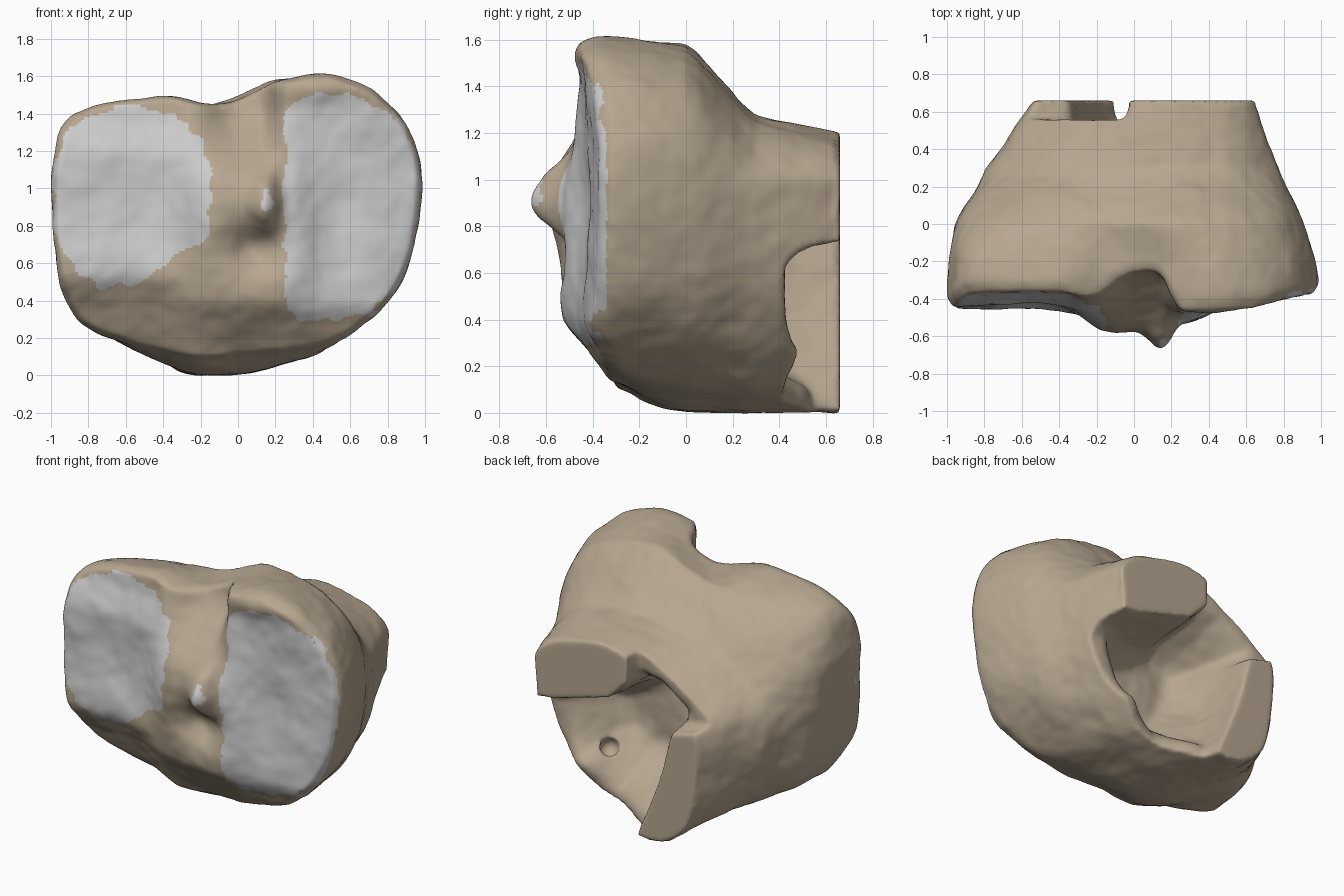
import bpy, bmesh, math
from mathutils import Vector, noise

if "Cube" in bpy.data.objects:
    bpy.data.objects.remove(bpy.data.objects["Cube"])

N = 128          # points round each cross-section
CZ = 0.88        # height of the plateau centre


def smoothstep(a, b, v):
    t = max(0, min(1, (v - a) / (b - a)))
    return t * t * (3 - 2 * t)


def bump(x, z, cx, cz, rx, rz):
    return math.exp(-((x - cx) / rx) ** 2 - ((z - cz) / rz) ** 2)


def spline(pts):
    """Closed smooth curve through the points, resampled to N points."""
    n, out = len(pts), []
    for i in range(N):
        k, t = divmod(i * n / N, 1)
        a, b, c, d = (Vector(pts[(int(k) + j) % n]) for j in (-1, 0, 1, 2))
        out.append(0.5 * (2 * b + (c - a) * t + (2 * a - 5 * b + 4 * c - d) * t * t
                          + (3 * b - a - 3 * c + d) * t ** 3))
    return out


def inside(poly, x, z):
    """Signed distance to a polygon's edge, positive inside."""
    p, best, odd = Vector((x, z)), 9, False
    for i, b in enumerate(poly):
        a, b = Vector(poly[i - 1]), Vector(b)
        t = max(0, min(1, (p - a).dot(b - a) / (b - a).length_squared))
        best = min(best, (p - a - (b - a) * t).length)
        if (a.y > z) != (b.y > z) and x < a.x + (z - a.y) / (b.y - a.y) * (b.x - a.x):
            odd = not odd
    return best if odd else -best


def loft(name, rings):
    """Closed solid through a list of equal-length rings of 3D points."""
    bm = bmesh.new()
    loops = [[bm.verts.new(p) for p in r] for r in rings]
    for a, b in zip(loops, loops[1:]):
        for i in range(len(a)):
            j = (i + 1) % len(a)
            bm.faces.new((a[i], a[j], b[j], b[i]))
    bm.faces.new(loops[0])
    bm.faces.new(loops[-1])
    bmesh.ops.recalc_face_normals(bm, faces=bm.faces)
    me = bpy.data.meshes.new(name)
    bm.to_mesh(me)
    bm.free()
    ob = bpy.data.objects.new(name, me)
    bpy.context.collection.objects.link(ob)
    return ob


def joint_y(x, z):
    """Depth of the joint surface: two dishes, ridge, spike, notch, sloped lower front."""
    y = -0.44
    y -= 0.13 * bump(x, z, -0.05, 0.92, 0.24, 0.38)
    y -= 0.08 * bump(x, z, 0.26, 0.8, 0.16, 0.5)
    y -= 0.06 * bump(x, z, 0.05, 0.45, 0.35, 0.2)
    y -= 0.12 * bump(x, z, 0.14, 0.91, 0.075, 0.15)
    y -= 0.04 * bump(x, z, -0.2, 0.85, 0.1, 0.25)
    y += 0.09 * bump(x, z, 0.1, 0.68, 0.13, 0.12)
    y += 0.03 * bump(x, z, -0.5, 0.95, 0.25, 0.3)          # left dish
    y -= 0.02 * bump(x, z, -0.65, 0.6, 0.35, 0.15)
    y += 0.03 * bump(x, z, 0.58, 0.95, 0.22, 0.4)          # right dish
    y += 0.03 * bump(x, z, 0.24, 1.02, 0.05, 0.2)
    y += (0.20 * smoothstep(-0.3, 0.0, x) * smoothstep(0.26, 0.12, x)
          * smoothstep(1.0, 1.45, z))                      # rear notch
    y += 0.08 * smoothstep(1.15, 1.45, z) * smoothstep(-0.1, -0.4, x)
    y -= 0.035 * bump(x, z, 0.45, 1.53, 0.22, 0.06)        # raised lip
    y += 0.07 * smoothstep(0.6, 1.0, x)
    y += 0.09 * smoothstep(0.42, 0.18, z) + 0.08 * smoothstep(0.25, 0.05, z)
    y += 0.08 * smoothstep(0.55, 0.35, z) * smoothstep(-0.2, -0.5, x)
    return y


# Cross-sections from the joint end to the cut end
front = spline([(.98, 1), (.93, 1.28), (.76, 1.5), (.48, 1.61), (.2, 1.57), (-.1, 1.45),
                (-.4, 1.49), (-.86, 1.41), (-.98, 1.2), (-.99, .75), (-.89, .33),
                (-.63, .18), (-.25, .09), (.15, .11), (.55, .19), (.88, .5)])
mid = spline([(.9, .95), (.87, 1.21), (.74, 1.42), (.5, 1.54), (.2, 1.58), (-.1, 1.46),
              (-.4, 1.42), (-.75, 1.33), (-.93, 1.1), (-.95, .75), (-.84, .32),
              (-.6, .16), (-.22, .01), (.12, .03), (.5, .16), (.82, .5)])
neck = spline([(.77, .88), (.75, 1.04), (.62, 1.17), (.45, 1.25), (.2, 1.27), (-.05, 1.24),
               (-.3, 1.18), (-.55, 1.05), (-.75, .88), (-.78, .62), (-.68, .3),
               (-.5, .13), (-.22, .01), (.12, .03), (.45, .16), (.7, .5)])
end = spline([(.64, .92), (.63, 1.03), (.52, 1.12), (.36, 1.17), (.2, 1.2), (.02, 1.18),
              (-.2, 1.05), (-.38, .92), (-.52, .78), (-.53, .55), (-.48, .22),
              (-.39, .08), (-.22, 0), (.05, .05), (.35, .2), (.58, .5)])

# Bone body
rings = []
for k in range(1, 33):
    s = 0.97 * k / 32
    rings.append([(p.x * s, joint_y(p.x * s, CZ + (p.y - CZ) * s), CZ + (p.y - CZ) * s)
                  for p in front])
rim = [joint_y(p.x, p.y) + 0.05 for p in front]
rings.append([(p.x, y, p.y) for p, y in zip(front, rim)])
for k in range(1, 7):                       # flank of the broad head
    t = k / 6
    ring = []
    for p, q, y in zip(front, mid, rim):
        low = smoothstep(0.5, 0.2, p.y)     # underside swells sooner
        e = t * t * (1 - low) + (1 - (1 - t) ** 2) * low
        ring.append((p.x + (q.x - p.x) * e, y * (1 - t), p.y + (q.y - p.y) * e))
    rings.append(ring)
for a, b, y0, y1 in ((mid, neck, 0, .3), (neck, end, .3, .66)):
    for k in range(1, 7):
        t = k / 6
        e = 0.6 * t + 0.4 * smoothstep(0, 1, t) if a is mid else t
        rings.append([(p.x + (q.x - p.x) * e, y0 + (y1 - y0) * t, p.y + (q.y - p.y) * e)
                      for p, q in zip(a, b)])
bone = loft("bone_body", rings)

# Broken hollow end: two standing stumps, a worn rim and a deep hollow
upper_stump = [(.9, .73), (.5, .77), (.12, .87), (0, .99), (0, 1.4), (.9, 1.4)]
lower_stump = [(-.13, -.2), (-.14, .03), (-.28, .4), (-.37, .72), (-.55, .76), (-.8, .78),
               (-.8, -.2)]
hollow = [(.6, .74), (.3, .9), (.05, 1.08), (-.2, 1.02), (-.42, .87), (-.4, .74), (-.3, .4),
          (-.1, .12), (.2, .12), (.5, .3)]


def broken_y(x, z):
    y = 0.42 + 0.14 * smoothstep(-0.15, 0.1, (z - 0.8) - 0.6 * x)
    y += 0.12 * smoothstep(0.2, -0.1, x) * smoothstep(0.25, 0.05, z)
    y += (0.13 - y) * smoothstep(-0.03, 0.27, inside(hollow, x, z))
    y += 0.09 * bump(x, z, 0.4, 0.3, 0.12, 0.12)
    d = inside(upper_stump, x, z)
    y += 0.08 * smoothstep(-0.14, -0.02, d) * smoothstep(0.3, 0.55, x)
    up = max(smoothstep(-0.05, 0.0, d), smoothstep(-0.06, 0.0, inside(lower_stump, x, z)))
    return y + (0.78 - y) * up


cells = []
for k in range(1, 51):
    r = 1.3 * (k / 50)
    cells.append([(.05 + r * math.cos(a), broken_y(.05 + r * math.cos(a), .6 + r * math.sin(a)),
                   .6 + r * math.sin(a)) for a in (i * math.tau / 160 for i in range(160))])
cells.append([(x, 1.0, z) for x, _, z in cells[-1]])
cutters = [loft("broken_end_cutter", cells)]
bpy.ops.mesh.primitive_uv_sphere_add(radius=.06, location=(.35, .30, .33))
cutters.append(bpy.context.object)
cutters[-1].name = "pit_cutter"
for c in cutters:
    c.hide_render = True
    m = bone.modifiers.new(c.name, 'BOOLEAN')
    m.operation, m.solver, m.object = 'DIFFERENCE', 'EXACT', c

# Even skin with softened edges
m = bone.modifiers.new("skin", 'REMESH')
m.mode, m.voxel_size = 'VOXEL', 0.016
m = bone.modifiers.new("soften", 'SMOOTH')
m.factor, m.iterations = 0.5, 5
dg = bpy.context.evaluated_depsgraph_get()
skin = bpy.data.meshes.new_from_object(bone.evaluated_get(dg))
bone.modifiers.clear()
bone.data = skin
for c in cutters:
    bpy.data.objects.remove(c)

# Slight organic unevenness, not on the flat cut ends
normals = [v.normal.copy() for v in skin.vertices]
for v, n in zip(skin.vertices, normals):
    if v.co.y < 0.64:
        v.co += n * (0.010 * noise.noise(v.co * 5) + 0.004 * noise.noise(v.co * 13))

# Bone colour and grey joint plates
for name, col in (("bone", (.47, .385, .28, 1)), ("plate", (.8, .8, .8, 1))):
    mat = bpy.data.materials.new(name)
    mat.diffuse_color = col
    mat.use_nodes = True
    mat.node_tree.nodes["Principled BSDF"].inputs["Base Color"].default_value = mat.diffuse_color
    skin.materials.append(mat)


def on_plate(c):
    x = c.x + 0.04 * noise.noise(c * 12)
    z = c.z + 0.04 * noise.noise(c * 12 + Vector((7, 0, 0)))
    left = (abs((x + .565) / .42) ** 2.5 + abs((z - .95) / .48) ** 2.5 < 1
            and z > .72 + .7 * (x + .2))
    right = x > .25 and abs((x - .5) / .5) ** 2.2 + abs((z - .9) / .6) ** 2.2 < 1
    spot = ((x - .14) / .035) ** 2 + ((z - .93) / .055) ** 2 < 1
    return c.y < -.34 and (left or right or spot)


for p in skin.polygons:
    p.use_smooth = True
    p.material_index = int(on_plate(p.center))
